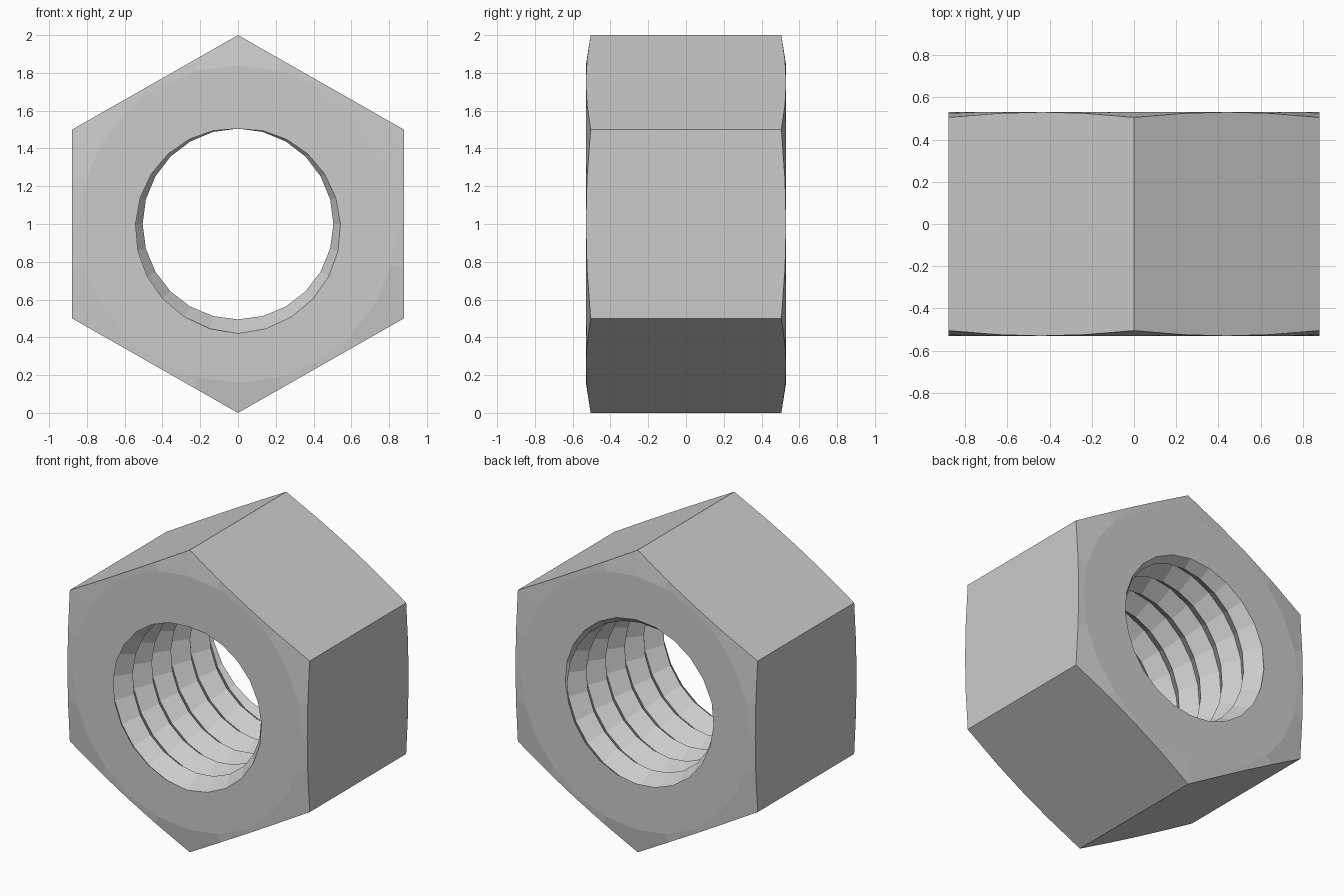
import bpy, bmesh, math

cube = bpy.data.objects.get("Cube")
if cube:
    bpy.data.objects.remove(cube, do_unlink=True)

SEG = 24                 # columns around the axis
HALF = 0.53              # half thickness
FLAT, CORNER = 0.878, 1.0  # centre to flat, centre to corner
DROP = 0.025             # chamfer depth at the corners
CREST, ROOT = 0.505, 0.58
PITCH = 0.2
TURN = 2 * math.pi

grey = bpy.data.materials.new("steel grey")
grey.use_nodes = True
grey.diffuse_color = (0.6, 0.6, 0.6, 1)
grey.node_tree.nodes["Principled BSDF"].inputs["Base Color"].default_value = (0.6, 0.6, 0.6, 1)

bm = bmesh.new()


def point(angle, r, y):
    return bm.verts.new((r * math.cos(angle), y, 1 + r * math.sin(angle)))


def thread_radius(angle, y):
    # triangular thread: root leaves the front face at the bottom
    phase = ((y + HALF) / PITCH + (angle + math.pi / 2) / TURN) % 1
    return CREST + (ROOT - CREST) * abs(2 * phase - 1)


def hex_point(angle, side):
    # six-sided outline, corners pulled back from the end face
    off = (angle + math.pi / 6) % (math.pi / 3) - math.pi / 6
    x, z = math.cos(angle), math.sin(angle)
    r = math.cos(math.pi / 6) / math.cos(off)
    back = (r - math.cos(math.pi / 6)) / (1 - math.cos(math.pi / 6))
    widen = FLAT / math.cos(math.pi / 6)
    return bm.verts.new((x * r * widen, side * (HALF - DROP * back), 1 + z * r * CORNER))


def column(j):
    # one radial section: threaded bore, back face, outer wall, front face
    angle = TURN * j / SEG
    rows = int(2 * HALF / PITCH * 2) + 8
    bore = []
    for i in range(rows):
        y = -HALF + PITCH * (i / 2 - 1 - (angle + math.pi / 2) / TURN + 1)
        y = max(-HALF, min(HALF, y))
        bore.append(point(angle, thread_radius(angle, y), y))
    back = [point(angle, 0.84, HALF), hex_point(angle, 1)]
    front = [hex_point(angle, -1), point(angle, 0.84, -HALF)]
    return bore + back + front


columns = [column(j) for j in range(SEG + 1)]
for a, b in zip(columns, columns[1:]):
    for i in range(len(a)):
        k = (i + 1) % len(a)
        bm.faces.new((a[i], a[k], b[k], b[i]))

# collapse the clamped rows at both ends and close the seam
bmesh.ops.remove_doubles(bm, verts=bm.verts, dist=0.0005)
bmesh.ops.dissolve_degenerate(bm, edges=bm.edges, dist=0.0005)
bmesh.ops.recalc_face_normals(bm, faces=bm.faces)

mesh = bpy.data.meshes.new("hex_nut")
bm.to_mesh(mesh)
bm.free()
mesh.materials.append(grey)
nut = bpy.data.objects.new("hex_nut", mesh)
bpy.context.collection.objects.link(nut)
